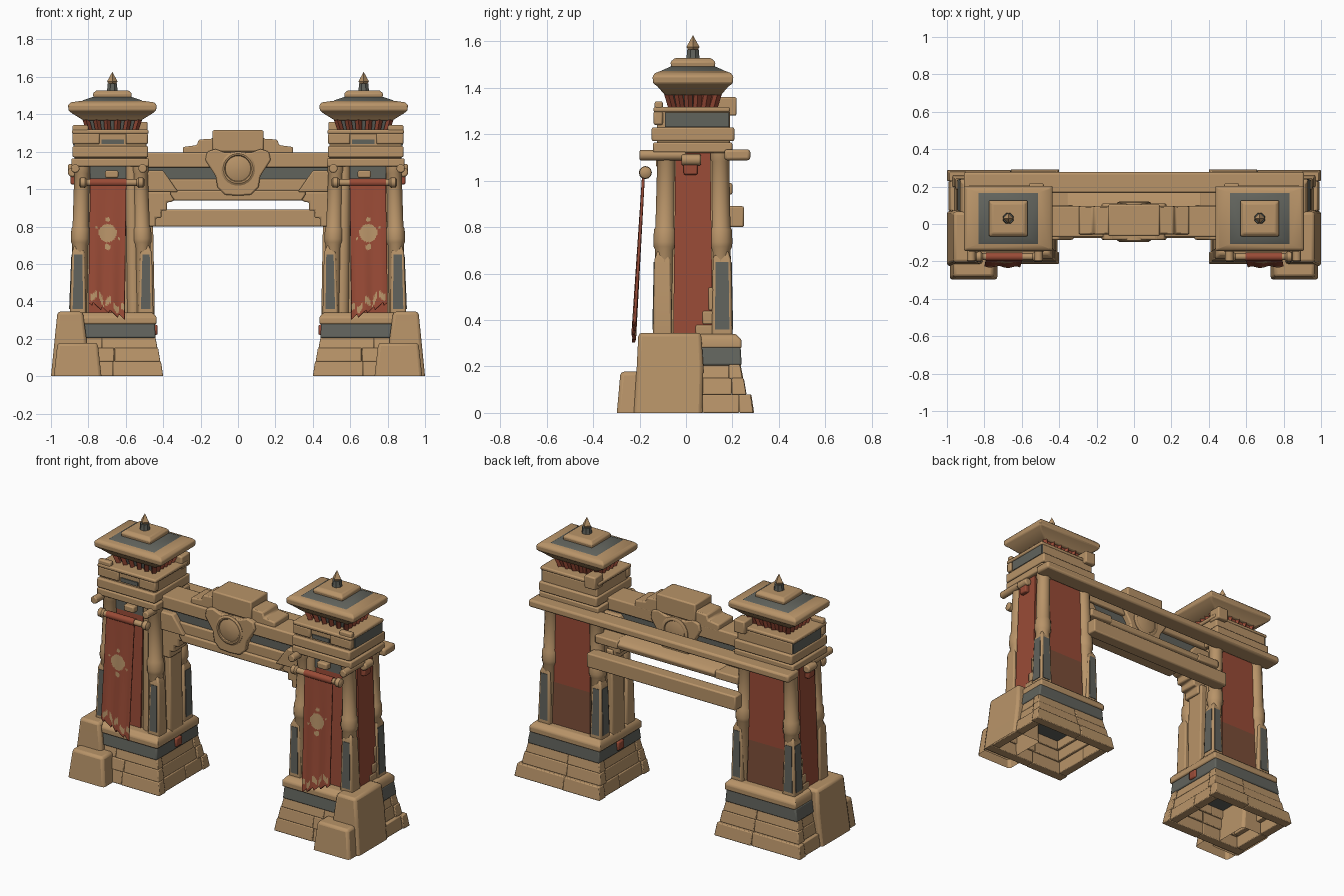
import bpy, bmesh, math, random
from mathutils import Vector

random.seed(4)
def material(name, rgb):
    m = bpy.data.materials.new(name)
    m.diffuse_color = (*rgb, 1)
    return m
TAN = material("sandstone", (0.48, 0.295, 0.14))
GRAY = material("weathered_slate", (0.12, 0.125, 0.108))
RED = material("red_cloth", (0.32, 0.07, 0.037))
BROWN = material("faded_red", (0.2, 0.075, 0.04))

# ---------- shape helpers: every shape is a stack of rings ----------
def loft(rings):
    n = len(rings[0])
    verts = [v for r in rings for v in r]
    faces = [(k * n + i, k * n + (i + 1) % n, (k + 1) * n + (i + 1) % n, (k + 1) * n + i)
             for k in range(len(rings) - 1) for i in range(n)]
    faces += [tuple(range(n))[::-1], tuple(range(len(verts) - n, len(verts)))]
    return verts, faces

def rect(z, x0, x1, y0, y1):
    return [(x0, y0, z), (x1, y0, z), (x1, y1, z), (x0, y1, z)]

def box(x0, x1, y0, y1, z0, z1):
    return loft([rect(z0, x0, x1, y0, y1), rect(z1, x0, x1, y0, y1)])

def stack(*levels):
    return loft([rect(*l) for l in levels])

def prism(pts, y0, y1):
    return loft([[(x, y, z) for x, z in pts] for y in (y0, y1)])

def lathe(a, b, profile, n=12):
    """profile of (t along a-b, radius)"""
    a, b = Vector(a), Vector(b)
    d = (b - a).normalized()
    u = d.orthogonal().normalized()
    w = d.cross(u)
    ang = [2 * math.pi * (i + 0.5) / n for i in range(n)]
    return loft([[a.lerp(b, t) + r * (math.cos(q) * u + math.sin(q) * w) for q in ang] for t, r in profile])

def part(name, mat, *shapes, bevel=0.008, mirror=True, open_bottom=False):
    bm = bmesh.new()
    for verts, faces in shapes:
        vs = [bm.verts.new(v) for v in verts]
        for f in faces:
            bm.faces.new([vs[i] for i in f])
    bmesh.ops.recalc_face_normals(bm, faces=bm.faces)
    if open_bottom:
        low = [f for f in bm.faces if all(v.co.z < 0.001 for v in f.verts)]
        bmesh.ops.delete(bm, geom=low, context='FACES')
    me = bpy.data.meshes.new(name)
    bm.to_mesh(me)
    bm.free()
    me.materials.append(mat)
    ob = bpy.data.objects.new(name, me)
    bpy.context.collection.objects.link(ob)
    bpy.ops.object.select_all(action='DESELECT')
    ob.select_set(True)
    bpy.context.view_layer.objects.active = ob
    bpy.ops.object.shade_smooth_by_angle(angle=math.radians(40))
    if bevel:
        m = ob.modifiers.new("soft_edges", 'BEVEL')
        m.width, m.segments, m.angle_limit = bevel, 2, math.radians(40)
    if mirror:
        ob.modifiers.new("other_tower", 'MIRROR')
    return ob

# ---------- tower base: hollow courses of stone blocks ----------
def course(z0, z1, x0, x1, y0, y1, nx, ny, th=0.065, taper=0.012):
    out = []
    def cuts(a, b, n):
        w = (b - a) / n
        return [a] + [a + w * (i + random.uniform(-0.2, 0.2)) for i in range(1, n)] + [b]
    for ya, yb, s0, s1 in ((y0, y0 + th, 1, 0), (y1 - th, y1, 0, 1)):
        c = cuts(x0, x1, nx)
        for i in range(nx):
            j = random.uniform(0, 0.01)
            out.append(stack((z0, c[i], c[i + 1], ya + s0 * j, yb - s1 * j),
                             (z1, c[i] + taper * (i == 0), c[i + 1] - taper * (i == nx - 1),
                              ya + s0 * (taper + j), yb - s1 * (taper + j))))
    c = cuts(y0 + th, y1 - th, ny)
    for i in range(ny):
        j = random.uniform(0, 0.01)
        out.append(stack((z0, x0 + j, x0 + th, c[i], c[i + 1]), (z1, x0 + taper + j, x0 + th, c[i], c[i + 1])))
        out.append(stack((z0, x1 - th, x1 - j, c[i], c[i + 1]), (z1, x1 - th, x1 - taper - j, c[i], c[i + 1])))
    return out
part("base_stones", TAN, *course(0, 0.08, 0.40, 1.0, -0.215, 0.294, 2, 2),
     *course(0.078, 0.15, 0.415, 0.97, -0.205, 0.262, 2, 1), *course(0.148, 0.21, 0.43, 0.955, -0.195, 0.25, 2, 1),
     bevel=0.005)
part("base_slate_band", GRAY, stack((0.205, 0.44, 0.945, -0.185, 0.24), (0.285, 0.445, 0.93, -0.175, 0.235)))
part("base_cornice", TAN, stack((0.278, 0.435, 0.93, -0.185, 0.24), (0.315, 0.435, 0.93, -0.185, 0.24),
                                (0.34, 0.455, 0.91, -0.16, 0.215)))
part("corner_boulders", TAN,
     stack((0, 0.80, 1.0, -0.225, 0.07), (0.2, 0.81, 0.98, -0.212, 0.075), (0.345, 0.83, 0.965, -0.205, 0.065)),
     stack((0, 0.73, 0.985, -0.298, -0.17), (0.178, 0.75, 0.965, -0.282, -0.17)), bevel=0.016, open_bottom=True)

# ---------- tower shaft ----------
part("shaft_core", TAN, stack((0.33, 0.475, 0.88, -0.10, 0.165), (1.13, 0.505, 0.855, -0.075, 0.15)))
part("outer_red_panel", RED, stack((0.34, 0.80, 0.89, -0.055, 0.115), (1.12, 0.80, 0.866, -0.045, 0.105)), bevel=0)
part("front_red_panel", RED, stack((0.34, 0.605, 0.80, -0.11, 0), (1.06, 0.605, 0.79, -0.085, 0)), bevel=0)
part("front_slate_niche", GRAY, box(0.60, 0.79, -0.09, 0, 1.04, 1.13), bevel=0)
part("back_red_panel", RED, stack((0.60, 0.555, 0.81, 0.1, 0.168), (1.12, 0.56, 0.80, 0.1, 0.16)), bevel=0)
part("back_faded_panel", BROWN, stack((0.34, 0.55, 0.82, 0.1, 0.176), (0.60, 0.555, 0.81, 0.1, 0.168)), bevel=0)
part("inner_pilaster", TAN, stack((0.32, 0.445, 0.52, -0.03, 0.09), (0.86, 0.455, 0.52, -0.03, 0.09)))
part("inner_red_peg", RED, box(0.43, 0.46, 0, 0.06, 0.22, 0.275))
ring_profile = [(0, 0.045), (0.46, 0.043), (0.475, 0.049), (0.5, 0.051), (0.565, 0.049), (0.58, 0.043),
                (0.93, 0.041), (0.94, 0.045), (1, 0.045)]
part("corner_columns", TAN, *[lathe((xb, yb, 0.33), (xt, yt, 1.14), ring_profile)
     for xb, xt in ((0.50, 0.525), (0.853, 0.833)) for yb, yt in ((-0.098, -0.082), (0.153, 0.145))],
     *[lathe((0.555, yb, 0.33), (0.568, yt, 1.14), [(0, 0.04), (1, 0.034)]) for yb, yt in ((-0.085, -0.075),)], bevel=0)
piers, plates = [], []
for xa, xb in ((0.452, 0.535), (0.812, 0.9)):
    for ya, yb in ((-0.142, -0.06), (0.11, 0.2)):
        piers.append(stack((0.33, xa, xb, ya, yb), (0.66, xa + 0.008, xb - 0.012, ya + 0.006, yb - 0.006),
                           (0.70, xa + 0.025, xb - 0.025, ya + 0.02, yb - 0.02)))
        yf = ya - 0.003 if ya < 0 else yb + 0.003
        s = 0.006 if ya < 0 else -0.006
        plates.append(stack((0.36, xa + 0.016, xb - 0.016, *sorted((yf, yf + 2 * s))),
                            (0.65, xa + 0.02, xb - 0.024, *sorted((yf + s, yf + 3 * s)))))
    # slate on the side face of the rear pier
    q = (xa - 0.003, xa + 0.009) if xa < 0.6 else (xb - 0.009, xb + 0.003)
    d = 0.008 if xa < 0.6 else -0.012
    plates.append(stack((0.36, *q, 0.125, 0.187), (0.65, q[0] + d, q[1] + d, 0.127, 0.183)))
part("lower_piers", TAN, *piers)
part("pier_slate_plates", GRAY, *plates, bevel=0)
part("broken_side_steps", TAN, box(0.87, 0.893, 0.04, 0.12, 0.33, 0.38), box(0.87, 0.892, 0.07, 0.12, 0.38, 0.44),
     box(0.87, 0.89, 0.095, 0.12, 0.44, 0.54))
part("brackets", TAN, lathe((0.885, -0.02, 1.09), (0.885, 0.065, 1.09), [(0, 0.025), (1, 0.025)]),
     box(0.64, 0.71, -0.13, -0.07, 1.06, 1.10))
part("side_red_peg", RED, box(0.855, 0.895, -0.01, 0.05, 1.025, 1.075))
part("beam_stubs", TAN, *[lathe((x, -0.2, 1.11), (x, 0, 1.11), [(0, 0.023), (1, 0.023)]) for x in (0.87, 0.51)], bevel=0.006)

# ---------- tower head, lattice and roof ----------
part("head_tiers", TAN, box(0.475, 0.89, -0.142, 0.2, 1.12, 1.165), box(0.49, 0.875, -0.125, 0.19, 1.12, 1.30),
     box(0.48, 0.885, -0.148, 0.208, 1.17, 1.23), box(0.478, 0.888, -0.14, 0.19, 1.295, 1.318),
     box(0.482, 0.60, -0.14, -0.1, 1.24, 1.30), box(0.74, 0.885, -0.14, -0.1, 1.24, 1.30),
     box(0.80, 0.885, -0.135, -0.1, 1.30, 1.342), box(0.484, 0.56, 0.13, 0.218, 1.28, 1.36))
part("head_slate_plates", GRAY, box(0.87, 0.882, -0.09, 0.185, 1.232, 1.294),
     box(0.61, 0.73, -0.132, -0.12, 1.24, 1.265), bevel=0)
CX, CY = 0.672, 0.03
def centred(z, a, b):
    return (z, CX - a, CX + a, CY - b, CY + b)
part("lattice_core", GRAY, stack(centred(1.30, 0.105, 0.07), centred(1.40, 0.13, 0.1)), bevel=0)
posts = []
for k in range(6):
    f = -1 + 0.4 * k
    for s in (-1, 1):
        for bx, by in ((f * 0.122, s * 0.088), (s * 0.122, f * 0.088)):
            posts.append(lathe((CX + bx, CY + by, 1.31), (CX + bx * 1.22, CY + by * 1.28, 1.40), [(0, 0.017), (1, 0.019)], 4))
part("red_lattice_posts", RED, *posts, stack((1.31, CX - 0.12, CX + 0.12, CY, CY + 0.09), (1.38, CX - 0.145, CX + 0.145, CY, CY + 0.112)), bevel=0)
part("roof_eaves", TAN, stack(centred(1.368, 0.155, 0.12), centred(1.405, 0.215, 0.152), centred(1.42, 0.234, 0.172),
                              centred(1.45, 0.237, 0.174), centred(1.464, 0.222, 0.162), centred(1.472, 0.165, 0.14)), bevel=0.006)
part("roof_slate", GRAY, stack(centred(1.464, 0.17, 0.146), centred(1.476, 0.155, 0.132), centred(1.492, 0.105, 0.095)), bevel=0)
part("roof_cap", TAN, stack(centred(1.485, 0.10, 0.093), centred(1.512, 0.104, 0.097), centred(1.528, 0.085, 0.078)), bevel=0.006)
part("finial_stem", GRAY, lathe((CX, CY, 1.52), (CX, CY, 1.565), [(0, 0.032), (0.6, 0.028), (1, 0.028)], 8), bevel=0)
part("finial_spike", TAN, lathe((CX, CY, 1.555), (CX, CY, 1.625), [(0, 0.014), (0.3, 0.028), (1, 0.001)], 4), bevel=0)

# ---------- hanging banner ----------
part("banner_rod", TAN, lathe((0.50, -0.175, 1.035), (0.85, -0.175, 1.035),
     [(0, 0.016), (0.02, 0.026), (0.09, 0.028), (0.12, 0.018), (0.88, 0.018), (0.91, 0.028), (0.98, 0.026), (1, 0.016)]), bevel=0)
part("banner_rod_sleeve", RED, lathe((0.595, -0.175, 1.035), (0.79, -0.175, 1.035), [(0, 0.022), (1, 0.022)]), bevel=0)
NU, NV = 32, 110
hem = lambda u: 0.298 + 0.085 * u + 0.022 * ((u * 4.3 + 0.2) % 1)
bv, bf = [], []
for j in range(NV + 1):
    for i in range(NU + 1):
        u, t = i / NU, j / NV
        z = 1.04 + (hem(u) - 1.04) * t
        h = (1.04 - z) / 0.74
        bv.append((0.597 + 0.193 * u + 0.01 * h, -0.182 - 0.045 * h + 0.005 * h * math.sin(u * 13), z))
for j in range(NV):
    for i in range(NU):
        a = j * (NU + 1) + i
        bf.append((a, a + 1, a + NU + 2, a + NU + 1))
banner = part("banner_cloth", RED, (bv, bf), bevel=0)
banner.data.materials.append(TAN)
for p in banner.data.polygons:  # sun emblem, spots and worn hem
    x, _, z = p.center
    u = (x - 0.6) / 0.2
    spots = any(math.hypot(x - 0.697 - a, z - 0.765 - b) < r for a, b, r in
                ((0, 0, 0.048), (0, 0.072, 0.012), (0, -0.075, 0.016), (0.06, 0.03, 0.007), (-0.06, -0.03, 0.007)))
    worn = 0.03 < z - 0.30 - 0.1 * u - 0.018 * math.sin(u * 19) < 0.065 and math.sin(u * 31) > -0.6
    p.material_index = int(spots or worn)
sol = banner.modifiers.new("thickness", 'SOLIDIFY')
sol.thickness, sol.offset = 0.012, 0

# ---------- lintel between the towers ----------
part("lintel_stones", TAN, box(-0.5, 0.5, -0.07, 0.095, 1.115, 1.195), box(-0.5, 0.5, -0.06, 0.08, 0.985, 1.055),
     stack((0.938, -0.34, 0.34, -0.075, 0.19), (0.97, -0.36, 0.36, -0.075, 0.2), (0.992, -0.36, 0.36, -0.075, 0.17)), mirror=False)
part("lintel_slate_band", GRAY, box(-0.5, 0.5, -0.045, 0.07, 1.05, 1.12), bevel=0, mirror=False)
part("corner_brackets", TAN, prism([(0.32, 0.985), (0.52, 0.985), (0.52, 1.1), (0.40, 1.1)], -0.085, 0.1),
     prism([(0.32, 0.985), (0.32, 0.95), (0.36, 0.93), (0.38, 0.93), (0.38, 0.885), (0.41, 0.885), (0.41, 0.845),
            (0.44, 0.845), (0.44, 0.80), (0.5, 0.80), (0.5, 0.985)], -0.05, 0.075),
     box(0.34, 0.5, 0.07, 0.2, 0.94, 0.99))
half = [(0.295, 1.18), (0.295, 1.225), (0.22, 1.235), (0.21, 1.265), (0.135, 1.27), (0.135, 1.312)]
part("stepped_crest", TAN, prism(half + [(-x, z) for x, z in half[::-1]], -0.055, 0.095), mirror=False)
part("crest_block", TAN, box(-0.137, 0.137, -0.065, 0.105, 1.2, 1.315), mirror=False)
wing = [(0.0, 0.965), (0.07, 0.97), (0.11, 1.01), (0.12, 1.07), (0.175, 1.155), (0.165, 1.20), (0.12, 1.215), (0.07, 1.195)]
shield = wing + [(-x, z) for x, z in wing[:0:-1]]
part("medallion_shield", TAN, prism(shield, -0.085, 0.11), mirror=False)
disc = [(0, 0.092), (0.7, 0.092), (1, 0.08), (0.95, 0.072), (0.7, 0.068), (1.0, 0.045), (1.08, 0.0005)]
part("medallion_discs", TAN, lathe((0, -0.07, 1.11), (0, -0.095, 1.11), disc, 24),
     lathe((0, 0.10, 1.11), (0, 0.12, 1.11), disc, 24), bevel=0, mirror=False)

# ---------- timber beams at the rear ----------
part("rear_plank", TAN, box(-0.91, 0.91, 0.165, 0.277, 1.088, 1.135), bevel=0.012, mirror=False)
part("lower_beam", TAN, box(-0.52, 0.52, 0.17, 0.25, 0.80, 0.89), mirror=False)
